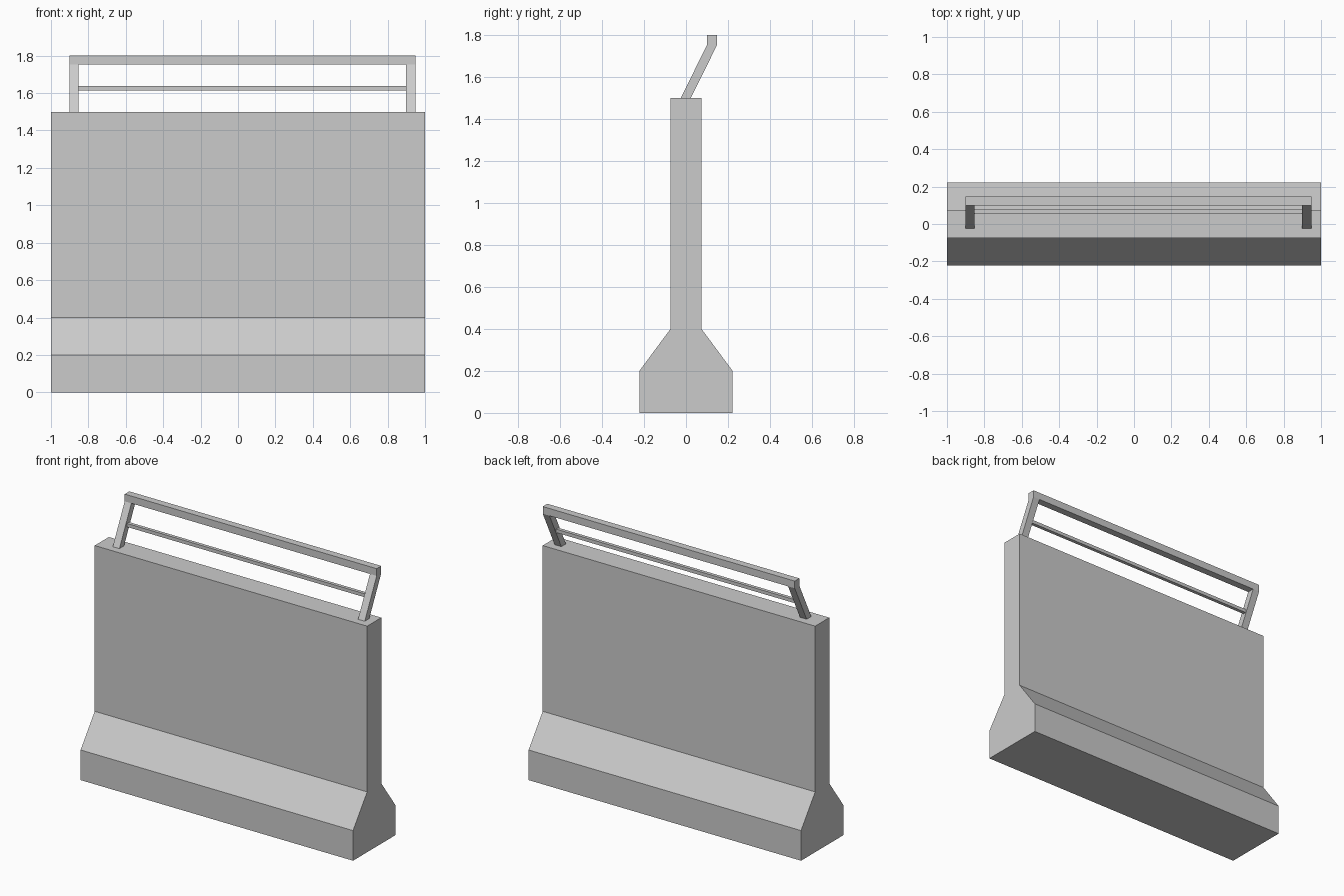
import bpy, bmesh

if "Cube" in bpy.data.objects:
    bpy.data.objects.remove(bpy.data.objects["Cube"])


def extrude_profile(name, profile, x0, x1):
    """Solid made by sweeping a closed (y, z) profile along x."""
    bm = bmesh.new()
    face = bm.faces.new([bm.verts.new((x0, y, z)) for y, z in profile])
    swept = bmesh.ops.extrude_face_region(bm, geom=[face])["geom"]
    for v in swept:
        if isinstance(v, bmesh.types.BMVert):
            v.co.x = x1
    bmesh.ops.recalc_face_normals(bm, faces=bm.faces)
    mesh = bpy.data.meshes.new(name)
    bm.to_mesh(mesh)
    bm.free()
    obj = bpy.data.objects.new(name, mesh)
    bpy.context.collection.objects.link(obj)
    return obj


def rect(y0, y1, z0, z1):
    return [(y0, z0), (y1, z0), (y1, z1), (y0, z1)]


# Concrete wall with flared foot: half profile mirrored in y
half = [(0.222, 0), (0.222, 0.2), (0.074, 0.4), (0.074, 1.5)]
extrude_profile("barrier_wall", half + [(-y, z) for y, z in reversed(half)], -1, 1)

# Leaning railing posts
post = [(-0.025, 1.5), (0.023, 1.5), (0.148, 1.753), (0.1, 1.753)]
for name, x in (("left_post", -0.902), ("right_post", 0.899)):
    extrude_profile(name, post, x, x + 0.049)

# Top handrail and thin middle bar
extrude_profile("top_rail", rect(0.1, 0.148, 1.753, 1.801), -0.902, 0.948)
extrude_profile("middle_bar", rect(0.054, 0.077, 1.614, 1.637), -0.853, 0.899)
